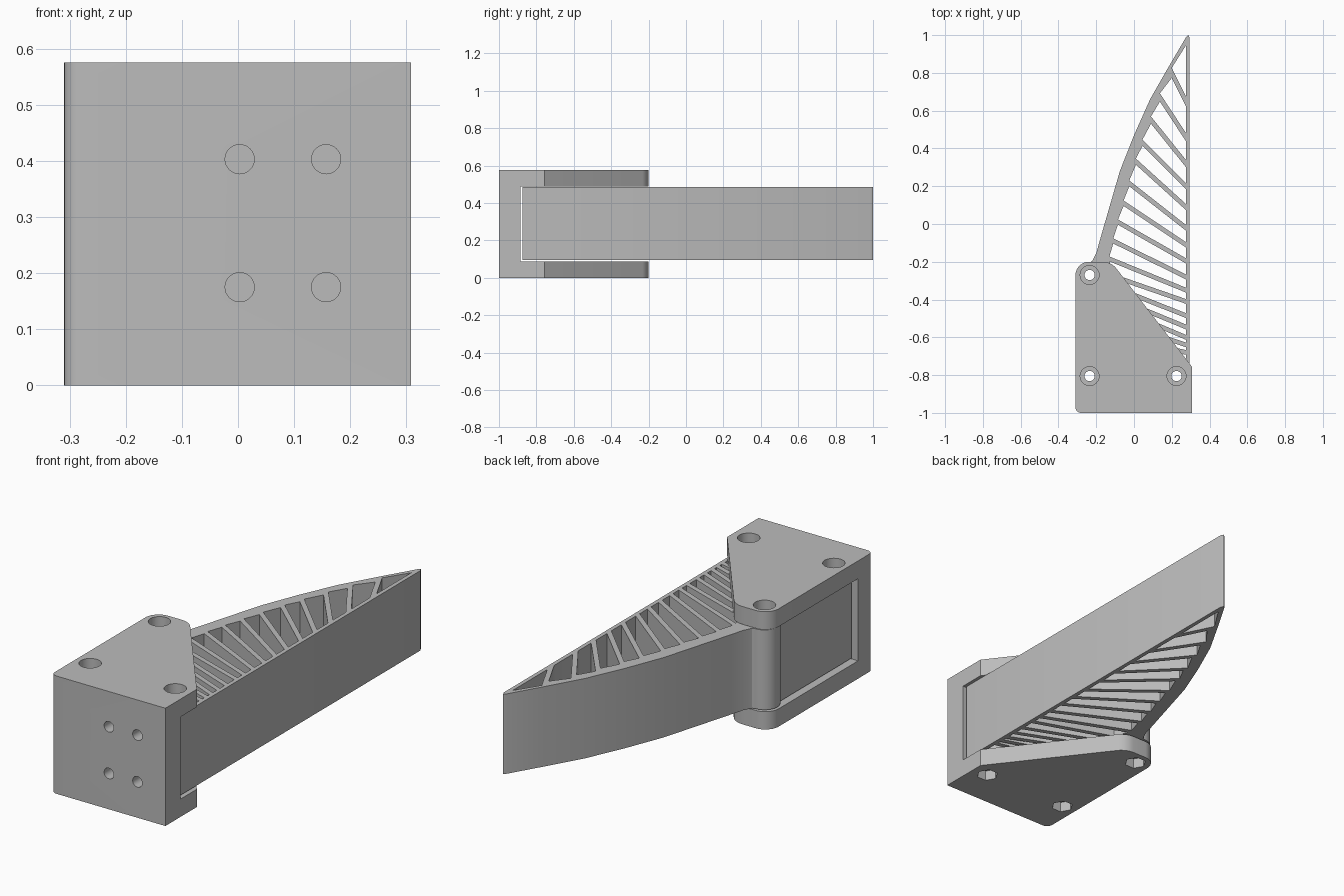
import bpy, bmesh
from math import sin, cos, pi, radians, hypot

cube = bpy.data.objects.get("Cube")
if cube:
    bpy.data.objects.remove(cube, do_unlink=True)

grey = bpy.data.materials.new("light grey")
grey.use_nodes = True
grey.diffuse_color = (0.5, 0.5, 0.5, 1)
grey.node_tree.nodes["Principled BSDF"].inputs["Base Color"].default_value = (0.5, 0.5, 0.5, 1)


def arc(cx, cy, r, start, end, steps):
    """Points along an arc, angles in degrees."""
    angles = [radians(start + (end - start) * i / steps) for i in range(steps + 1)]
    return [(cx + r * cos(a), cy + r * sin(a)) for a in angles]


def prism(name, outline, low, high, along="z"):
    """Extrude an outline along z, or an x-z outline along y."""
    bm = bmesh.new()
    place = (lambda p, h: (p[0], p[1], h)) if along == "z" else (lambda p, h: (p[0], h, p[1]))
    face = bm.faces.new([bm.verts.new(place(p, low)) for p in outline])
    out = bmesh.ops.extrude_face_region(bm, geom=[face])
    top = [v for v in out["geom"] if isinstance(v, bmesh.types.BMVert)]
    move = (0, 0, high - low) if along == "z" else (0, high - low, 0)
    bmesh.ops.translate(bm, vec=move, verts=top)
    bmesh.ops.recalc_face_normals(bm, faces=bm.faces)
    mesh = bpy.data.meshes.new(name)
    bm.to_mesh(mesh)
    bm.free()
    mesh.materials.append(grey)
    obj = bpy.data.objects.new(name, mesh)
    bpy.context.collection.objects.link(obj)
    return obj


def cut(obj, cutters):
    """Subtract the cutters, bake the result and remove them."""
    for c in cutters:
        mod = obj.modifiers.new("cut", "BOOLEAN")
        mod.operation = "DIFFERENCE"
        mod.solver = "EXACT"
        mod.object = c
    bpy.context.view_layer.update()
    deps = bpy.context.evaluated_depsgraph_get()
    baked = bpy.data.meshes.new_from_object(obj.evaluated_get(deps))
    obj.modifiers.clear()
    obj.data = baked
    for c in cutters:
        bpy.data.objects.remove(c, do_unlink=True)


def hole(x, y, r, low, high, sides=32, along="z"):
    ring = arc(x, y, r, 0, 360, sides)[:-1]
    return prism("hole_cutter", ring, low, high, along)


HEIGHT = 0.575
BOLTS = [(-0.235, -0.27), (-0.235, -0.805), (0.225, -0.805)]

# Mounting bracket: front wall with a top and a bottom plate
outline = (arc(-0.28, -0.97, 0.03, 180, 270, 6) + [(0.308, -1), (0.308, -0.757)]
           + arc(-0.165, -0.29, 0.09, 39, 90, 8) + arc(-0.238, -0.272, 0.072, 90, 180, 10))
bracket = prism("mounting_bracket", outline, 0, HEIGHT)
cutters = [prism("pocket_cutter", [(-1, -0.885), (1, -0.885), (1, 1), (-1, 1)], 0.087, 0.488)]
for x, y in BOLTS:
    cutters += [hole(x, y, 0.027, -0.1, 0.7),                 # bolt shaft
                hole(x, y, 0.05, 0.515, 0.7),                 # round head recess
                hole(x, y, 0.05, -0.1, 0.05, sides=6)]        # hexagonal nut recess
for x in (0.003, 0.157):
    for z in (0.175, 0.403):
        cutters.append(hole(x, z, 0.026, -1.1, -0.8, along="y"))
cut(bracket, cutters)

# Flexible finger: solid root, straight pad, curved spar and hinge column
outline = ([(-0.28, -0.875), (0.295, -0.875), (0.295, 0.985), (0.287, 1), (0.276, 0.99),
            (0.185, 0.835), (0.085, 0.66), (0, 0.47), (-0.075, 0.28), (-0.13, 0.09),
            (-0.182, -0.09), (-0.2, -0.155), (-0.22, -0.195)]
           + arc(-0.235, -0.27, 0.07, 85, 230, 16))
finger = prism("flexible_finger", outline, 0.095, 0.485)

# Ribs: left x, left y, right y; the openings lie between neighbours
PAD = 0.275
ribs = [(0.2, 0.8, 0.65), (0.137, 0.67, 0.46), (0.09, 0.55, 0.32), (0.045, 0.43, 0.2),
        (0.01, 0.33, 0.09), (-0.025, 0.215, -0.02), (-0.055, 0.11, -0.11),
        (-0.085, 0.01, -0.195), (-0.11, -0.09, -0.28), (-0.13, -0.185, -0.35),
        (-0.1, -0.28, -0.41), (-0.04, -0.36, -0.485), (0.02, -0.44, -0.545),
        (0.085, -0.52, -0.6), (0.14, -0.595, -0.64), (0.19, -0.66, -0.68)]


def half_width(rib):
    run = PAD - rib[0]
    return 0.012 * hypot(run, rib[1] - rib[2]) / run


def edge(rib, side):
    shift = side * half_width(rib)
    return [(rib[0], rib[1] + shift), (PAD, rib[2] + shift)]


cells = [edge(ribs[0], 1) + [(PAD, 0.945)]]
for upper, lower in zip(ribs, ribs[1:]):
    cells.append(edge(upper, -1) + edge(lower, 1)[::-1])
cells.append(edge(ribs[-1], -1) + [(PAD, -0.77)])
cutters = [prism("cell_cutter", c, 0, 0.6) for c in cells]
cutters += [hole(x, y, 0.027, -0.1, 0.7) for x, y in BOLTS]
cut(finger, cutters)

# Smooth the rounded surfaces, keep corners sharp
for obj in (bracket, finger):
    bpy.ops.object.select_all(action="DESELECT")
    obj.select_set(True)
    bpy.context.view_layer.objects.active = obj
    bpy.ops.object.shade_smooth_by_angle(angle=radians(30))
